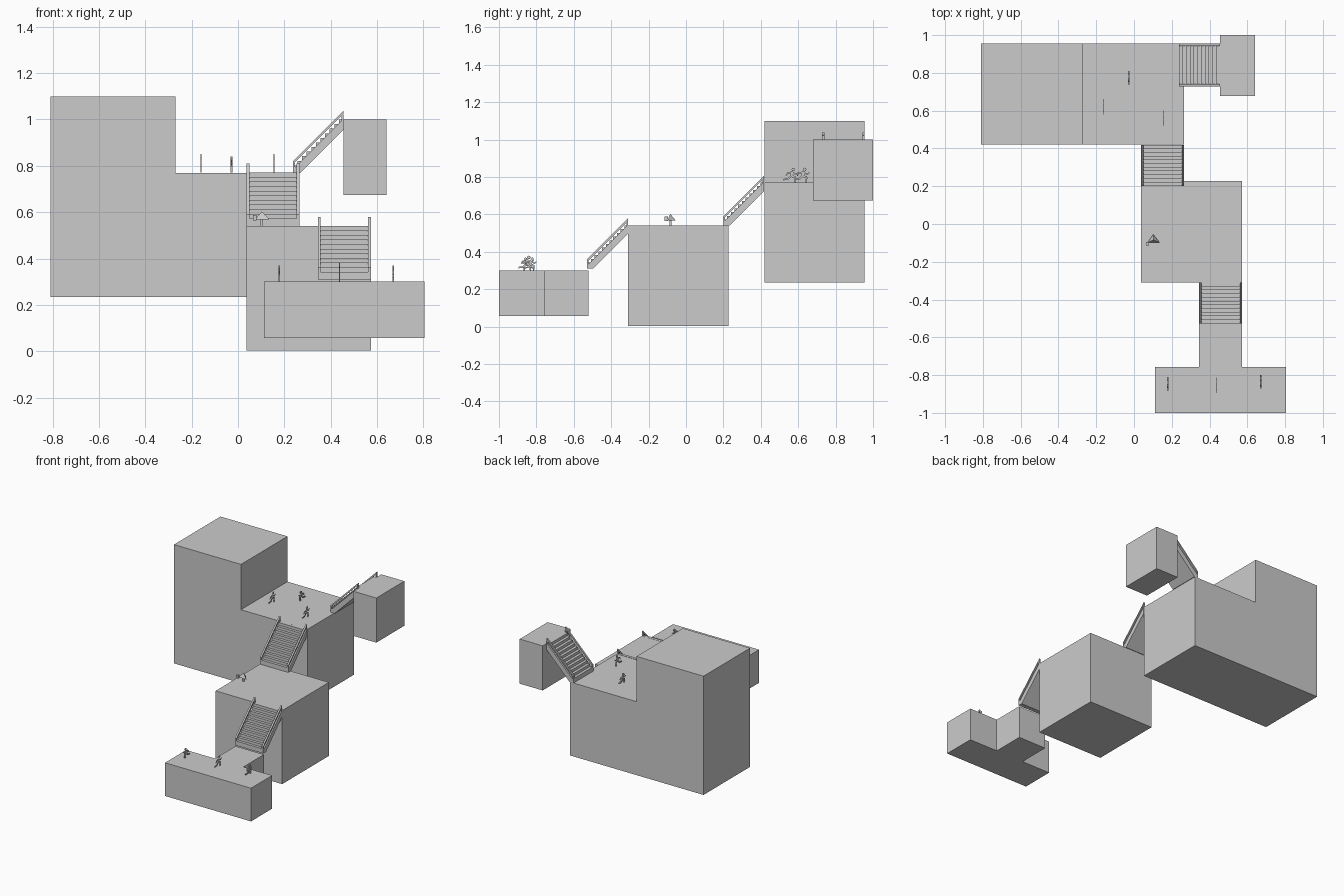
import bpy, bmesh, math

if "Cube" in bpy.data.objects:
    bpy.data.objects.remove(bpy.data.objects["Cube"])

grey = bpy.data.materials.new("light_grey")
grey.diffuse_color = (0.6, 0.6, 0.6, 1)
grey.use_nodes = True
grey.node_tree.nodes["Principled BSDF"].inputs["Base Color"].default_value = grey.diffuse_color

# how (profile u, profile v, extrusion w) map onto x, y, z
AXES = {"x": lambda u, v, w: (w, u, v),
        "y": lambda u, v, w: (u, w, v),
        "z": lambda u, v, w: (u, v, w)}


def add_prism(bm, pts, axis, w0, w1):
    """Extrude a closed 2D profile along one axis."""
    place = AXES[axis]
    face = bm.faces.new([bm.verts.new(place(u, v, w0)) for u, v in pts])
    ext = bmesh.ops.extrude_face_region(bm, geom=[face])["geom"]
    shift = place(0, 0, w1 - w0)
    bmesh.ops.translate(bm, vec=shift,
                        verts=[g for g in ext if isinstance(g, bmesh.types.BMVert)])


def finish(bm, name):
    bmesh.ops.recalc_face_normals(bm, faces=bm.faces)
    mesh = bpy.data.meshes.new(name)
    bm.to_mesh(mesh)
    bm.free()
    mesh.materials.append(grey)
    obj = bpy.data.objects.new(name, mesh)
    bpy.context.collection.objects.link(obj)
    return obj


def prism(name, pts, axis, w0, w1):
    bm = bmesh.new()
    add_prism(bm, pts, axis, w0, w1)
    return finish(bm, name)


def rect(u0, v0, u1, v1):
    return [(u0, v0), (u1, v0), (u1, v1), (u0, v1)]


def bar(a, b, t):
    """Flat strip of width t from a to b."""
    dx, dy = b[0] - a[0], b[1] - a[1]
    k = t / 2 / math.hypot(dx, dy)
    nx, ny = -dy * k, dx * k
    return [(a[0] + nx, a[1] + ny), (a[0] - nx, a[1] - ny),
            (b[0] - nx, b[1] - ny), (b[0] + nx, b[1] + ny)]


# Platforms
prism("large_block", [(-0.81, 0.235), (0.265, 0.235), (0.265, 0.77), (-0.27, 0.77),
                      (-0.27, 1.10), (-0.81, 1.10)], "y", 0.42, 0.955)
prism("middle_block", rect(0.037, -0.31, 0.573, 0.228), "z", 0.004, 0.54)
prism("low_platform", [(0.112, -1), (0.805, -1), (0.805, -0.757), (0.573, -0.757),
                       (0.573, -0.52), (0.345, -0.52), (0.345, -0.757), (0.112, -0.757)],
      "z", 0.058, 0.30)
prism("high_block", rect(0.455, 0.678, 0.64, 1.0), "z", 0.675, 1.0)


def stair(name, axis, u, v, w0, w1, run=0.218, steps=11):
    """Stepped flight rising at 45 degrees, with a framed rail on both sides."""
    s = run / steps
    pts = []
    for i in range(steps):
        pts += [(u + i * s, v + i * s), (u + i * s, v + (i + 1) * s)]
    pts += [(u + run, v + run), (u + run, v + run - 0.045),
            (u + 0.032, v - 0.013), (u, v - 0.013)]
    pts.pop(0)
    t = 0.012
    prism(name + "_steps", pts, axis, w0 + t, w1 - t)
    bm = bmesh.new()
    for a in (w0, w1 - t):
        # side stringer
        add_prism(bm, [(u, v - 0.013), (u + 0.032, v - 0.013), (u + run, v + run - 0.045),
                       (u + run, v + run + 0.004), (u, v + 0.004)], axis, a, a + t)
        # sloping handrail and end posts
        add_prism(bm, [(u, v + 0.024), (u + run, v + run + 0.024),
                       (u + run, v + run + 0.038), (u, v + 0.038)], axis, a, a + t)
        for p in (0, run - 0.008):
            add_prism(bm, rect(u + p, v + p, u + p + 0.008, v + p + 0.03), axis, a, a + t)
    finish(bm, name + "_rails")


stair("lower_stair", "x", -0.528, 0.323, 0.345, 0.573)
stair("middle_stair", "x", 0.2, 0.553, 0.037, 0.265)
stair("upper_stair", "y", 0.237, 0.782, 0.728, 0.955)


def figure(name, x, y, z, h, flip=1, thick=0.005):
    """Flat running figure in the y-z plane, h tall."""
    bm = bmesh.new()
    limbs = [((0.02, 0.4), (0.12, 0.74), 0.2),      # torso
             ((0.04, 0.44), (0.34, 0.36), 0.13),    # front thigh
             ((0.32, 0.39), (0.28, 0.02), 0.1),     # front shin
             ((0.02, 0.44), (-0.2, 0.22), 0.13),    # back thigh
             ((-0.17, 0.24), (-0.5, 0.2), 0.1),     # back shin
             ((0.1, 0.7), (0.36, 0.54), 0.09),      # front arm
             ((0.34, 0.54), (0.5, 0.68), 0.08),
             ((0.1, 0.72), (-0.22, 0.62), 0.09),    # back arm
             ((-0.2, 0.64), (-0.32, 0.46), 0.08)]
    shapes = [bar(a, b, t) for a, b, t in limbs]
    shapes.append([(0.18 + 0.12 * math.cos(k * math.pi / 4),
                    0.88 + 0.12 * math.sin(k * math.pi / 4)) for k in range(8)])
    for pts in shapes:
        add_prism(bm, [(y + flip * u * h, z + v * h) for u, v in pts], "x",
                  x - thick / 2, x + thick / 2)
    finish(bm, name)


# Figures on the upper and lower platforms
for i, (x, y, z, h, f, t) in enumerate([
        (-0.16, 0.62, 0.77, 0.08, 1, 0.003), (-0.028, 0.775, 0.77, 0.07, -1, 0.008),
        (0.155, 0.56, 0.77, 0.08, 1, 0.003), (0.178, -0.845, 0.30, 0.07, -1, 0.008),
        (0.438, -0.855, 0.30, 0.08, 1, 0.003), (0.67, -0.835, 0.30, 0.07, 1, 0.008)]):
    figure(f"figure_{i + 1}", x, y, z, h, f, t)

# Small canopy on a stem with a stool beside it, on the middle block
bm = bmesh.new()
add_prism(bm, rect(0.096, -0.087, 0.108, -0.077), "z", 0.54, 0.58)
add_prism(bm, rect(0.064, -0.115, 0.08, -0.095), "z", 0.565, 0.588)
base = [bm.verts.new(c) for c in ((0.072, -0.098, 0.568), (0.136, -0.098, 0.568),
                                  (0.102, -0.055, 0.568))]
tip = bm.verts.new((0.103, -0.084, 0.603))
bm.faces.new(base)
for i in range(3):
    bm.faces.new((base[i], base[(i + 1) % 3], tip))
finish(bm, "canopy_and_stool")
